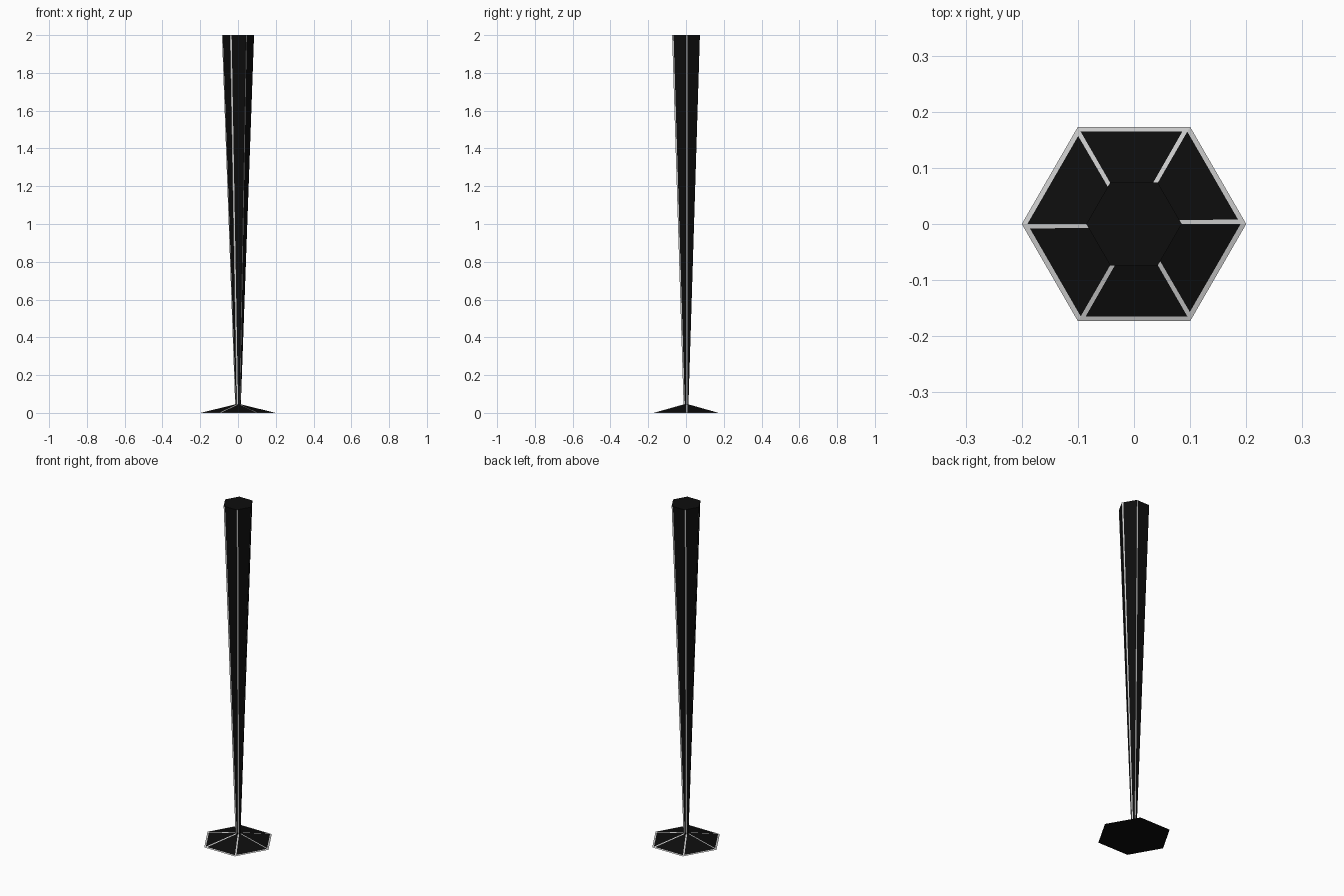
import bpy
import bmesh
from math import cos, sin, tau
from mathutils import Vector

if "Cube" in bpy.data.objects:
    bpy.data.objects.remove(bpy.data.objects["Cube"])

SIDES = 6


def material(name, color):
    m = bpy.data.materials.new(name)
    m.diffuse_color = color
    m.use_nodes = True
    m.node_tree.nodes["Principled BSDF"].inputs["Base Color"].default_value = m.diffuse_color
    return m


black = material("black_panel", (0.004, 0.004, 0.004, 1))
silver = material("silver_trim", (0.6, 0.6, 0.6, 1))


def ring(bm, radius, z, strip):
    """Hexagon with an extra point after each corner, marking the trim strip."""
    corners = [Vector((radius * cos(tau * i / SIDES), radius * sin(tau * i / SIDES), z))
               for i in range(SIDES)]
    verts = []
    for i, c in enumerate(corners):
        along = (corners[(i + 1) % SIDES] - c).normalized()
        verts += [bm.verts.new(c), bm.verts.new(c + along * strip)]
    return verts


def hex_shell(name, profile, trim_bands=(), cap_top=False, cap_bottom=False):
    """Loft hexagon rings; strips and the listed bands are silver, the rest black."""
    bm = bmesh.new()
    rings = [ring(bm, *p) for p in profile]
    n = SIDES * 2
    for b, (lo, hi) in enumerate(zip(rings, rings[1:])):
        for i in range(n):
            j = (i + 1) % n
            f = bm.faces.new((lo[i], lo[j], hi[j], hi[i]))
            f.material_index = 1 if (i % 2 == 0 or b in trim_bands) else 0
    if cap_top:
        bm.faces.new(rings[-1])
    if cap_bottom:
        bm.faces.new(rings[0][::-1])
    mesh = bpy.data.meshes.new(name)
    bm.to_mesh(mesh)
    bm.free()
    mesh.materials.append(black)
    mesh.materials.append(silver)
    obj = bpy.data.objects.new(name, mesh)
    bpy.context.collection.objects.link(obj)
    return obj


# Shallow hexagonal foot with a silver rim: (radius, z, strip width)
hex_shell("base", [(0.2, 0, 0.009), (0.19, 0.0024, 0.009), (0.015, 0.045, 0.008)],
          trim_bands=(0,), cap_bottom=True)

# Tall column flaring upward
hex_shell("column", [(0.015, 0.045, 0.008), (0.085, 2.0, 0.009)], cap_top=True)
